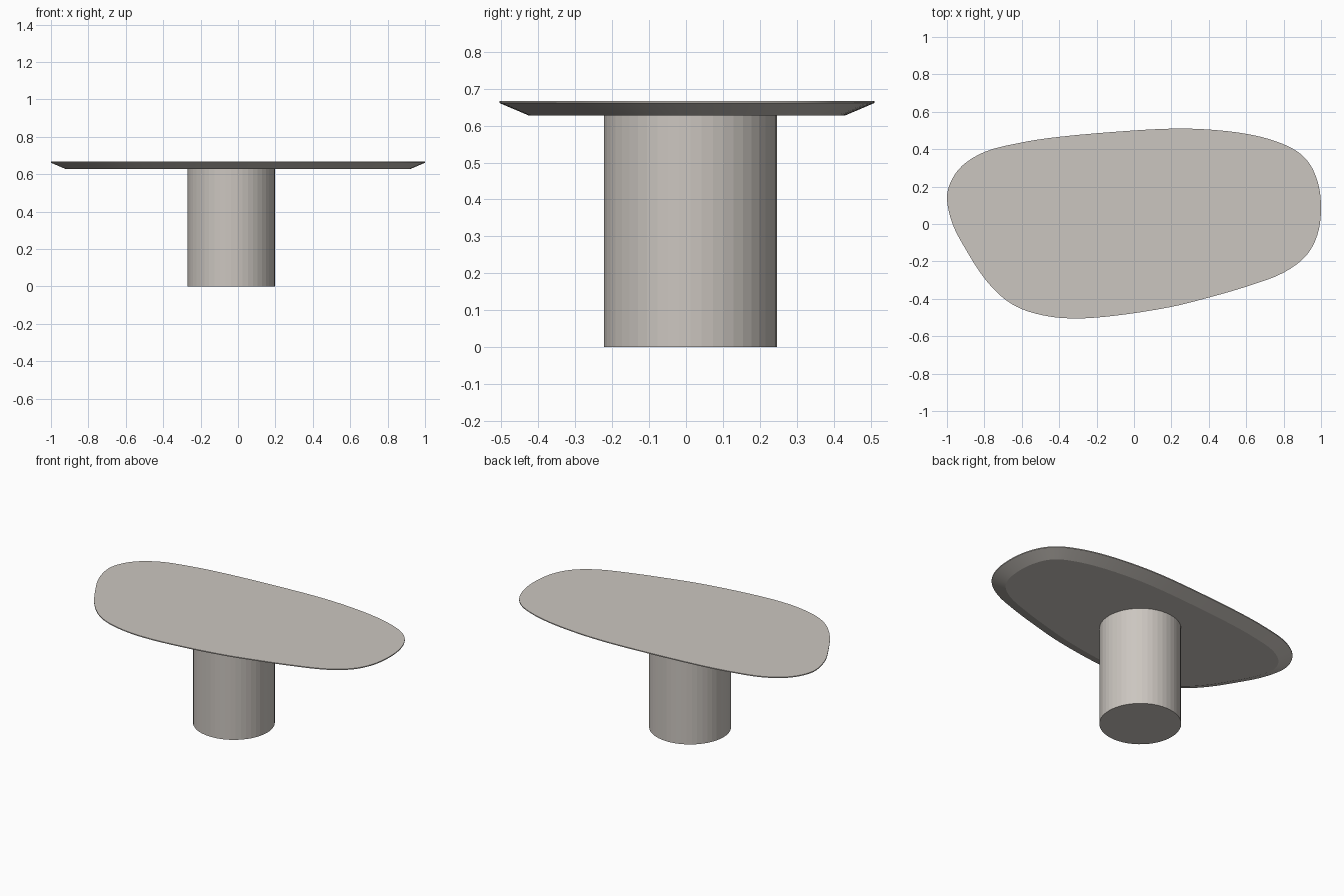
import bpy, bmesh, math
from mathutils import Vector

if "Cube" in bpy.data.objects:
    bpy.data.objects.remove(bpy.data.objects["Cube"])

mat = bpy.data.materials.new("warm_stone")
mat.diffuse_color = (0.60, 0.565, 0.525, 1)
mat.use_nodes = True
mat.node_tree.nodes["Principled BSDF"].inputs["Base Color"].default_value = mat.diffuse_color

# Table top: smooth pebble outline, counter-clockwise
OUTLINE = [(-1, 0.14), (-0.97, 0), (-0.9, -0.135), (-0.8, -0.29), (-0.7, -0.395), (-0.6, -0.455),
           (-0.45, -0.495), (-0.3, -0.505), (-0.1, -0.49), (0.2, -0.443), (0.4, -0.393), (0.6, -0.335),
           (0.8, -0.26), (0.92, -0.17), (0.98, -0.06), (1, 0.08), (0.985, 0.215), (0.94, 0.32),
           (0.87, 0.39), (0.75, 0.445), (0.6, 0.482), (0.4, 0.505), (0.22, 0.51), (0, 0.50),
           (-0.4, 0.466), (-0.6, 0.436), (-0.8, 0.385), (-0.92, 0.31), (-0.98, 0.225)]


def smooth_loop(points, steps=4):
    """Closed centripetal Catmull-Rom curve through the points."""
    p = [Vector(q) for q in points]
    out = []
    for i in range(len(p)):
        a, b, c, d = (p[(i + k) % len(p)] for k in (-1, 0, 1, 2))
        t0 = 0
        t1 = t0 + (b - a).length ** 0.5
        t2 = t1 + (c - b).length ** 0.5
        t3 = t2 + (d - c).length ** 0.5
        for s in range(steps):
            t = t1 + (t2 - t1) * s / steps
            mix = lambda u, v, ta, tb: u * ((tb - t) / (tb - ta)) + v * ((t - ta) / (tb - ta))
            ab, bc, cd = mix(a, b, t0, t1), mix(b, c, t1, t2), mix(c, d, t2, t3)
            out.append(mix(mix(ab, bc, t0, t2), mix(bc, cd, t1, t3), t1, t2))
    return out


def inset(loop, dist):
    res = []
    for i, p in enumerate(loop):
        t = (loop[(i + 1) % len(loop)] - loop[i - 1]).normalized()
        res.append(p + Vector((-t.y, t.x)) * dist)
    return res


def stack(name, layers):
    """Skin a stack of equal-length loops, capped at both ends."""
    bm = bmesh.new()
    rings = [[bm.verts.new((p.x, p.y, z)) for p in loop] for loop, z in layers]
    n = len(rings[0])
    for lo, hi in zip(rings, rings[1:]):
        for i in range(n):
            j = (i + 1) % n
            bm.faces.new((lo[i], lo[j], hi[j], hi[i]))
    bm.faces.new(rings[0][::-1])
    bm.faces.new(rings[-1])
    bmesh.ops.recalc_face_normals(bm, faces=bm.faces)
    me = bpy.data.meshes.new(name)
    bm.to_mesh(me)
    bm.free()
    me.materials.append(mat)
    ob = bpy.data.objects.new(name, me)
    bpy.context.collection.objects.link(ob)
    return ob


# Top with thin lip and wide undercut bevel
edge = smooth_loop(OUTLINE)
top = stack("table_top", [(inset(edge, 0.08), 0.627), (edge, 0.661), (edge, 0.667)])
bpy.context.view_layer.objects.active = top
top.select_set(True)
bpy.ops.object.shade_smooth_by_angle(angle=math.radians(20))

# Faceted round pedestal
SIDES, R = 48, 0.234
ring = [Vector((-0.037 + R * math.cos(2 * math.pi * i / SIDES),
                0.012 + R * math.sin(2 * math.pi * i / SIDES))) for i in range(SIDES)]
stack("pedestal", [(ring, 0), (ring, 0.628)])
